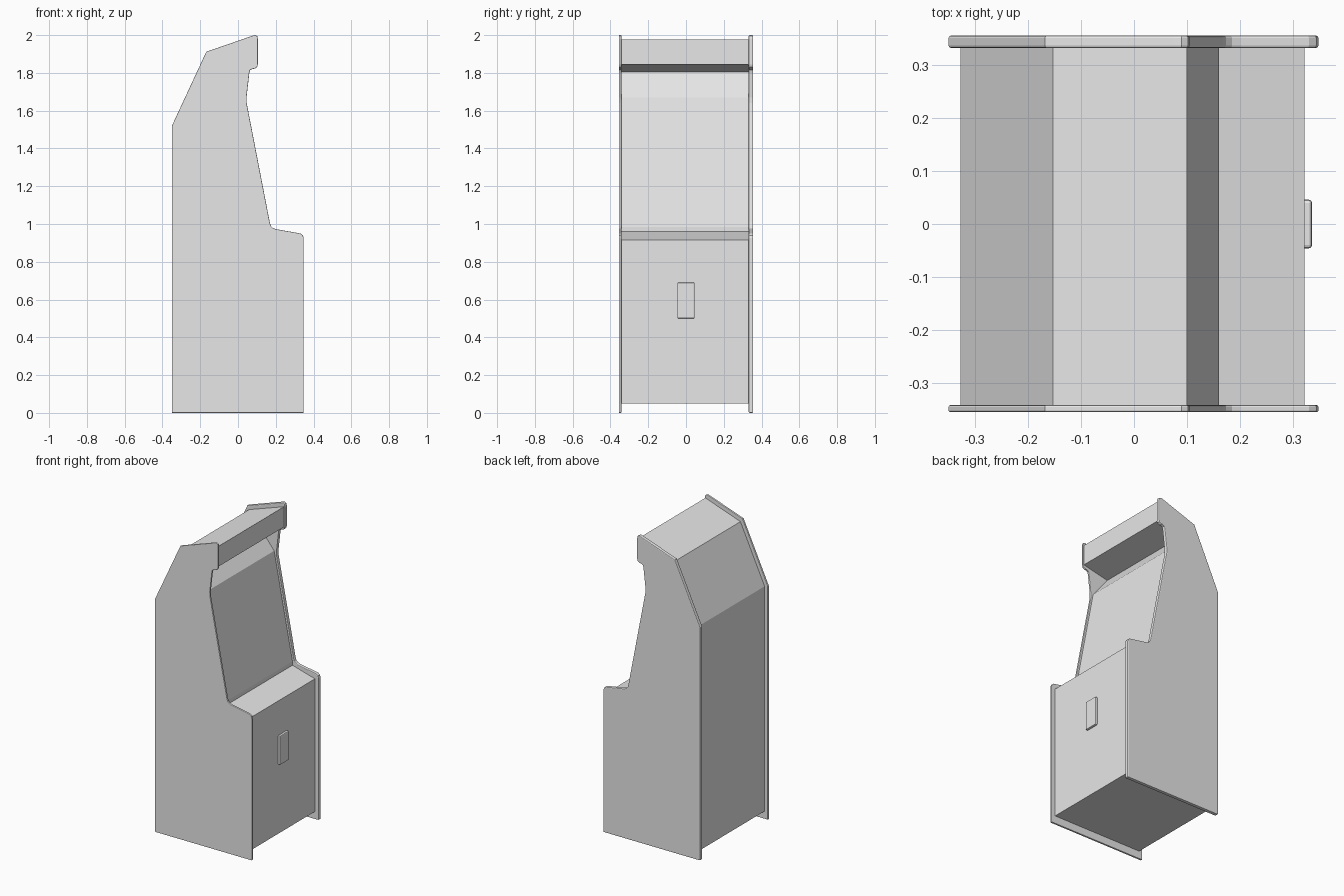
import bpy
import bmesh

cube = bpy.data.objects.get("Cube")
if cube:
    bpy.data.objects.remove(cube, do_unlink=True)

grey = bpy.data.materials.new("light_grey")
grey.use_nodes = True
colour = (0.8, 0.8, 0.8, 1)
grey.diffuse_color = colour
grey.node_tree.nodes["Principled BSDF"].inputs["Base Color"].default_value = colour


def extrude_profile(name, profile, y0, y1, bevel=0):
    """Extrude an (x, z) outline along y into a closed solid."""
    bm = bmesh.new()
    face = bm.faces.new([bm.verts.new((x, y0, z)) for x, z in profile])
    ext = bmesh.ops.extrude_face_region(bm, geom=[face])
    verts = [v for v in ext["geom"] if isinstance(v, bmesh.types.BMVert)]
    bmesh.ops.translate(bm, verts=verts, vec=(0, y1 - y0, 0))
    bmesh.ops.recalc_face_normals(bm, faces=bm.faces)
    mesh = bpy.data.meshes.new(name)
    bm.to_mesh(mesh)
    bm.free()
    mesh.materials.append(grey)
    obj = bpy.data.objects.new(name, mesh)
    bpy.context.collection.objects.link(obj)
    if bevel:
        mod = obj.modifiers.new("edge_trim", "BEVEL")
        mod.width = bevel
        mod.segments = 2
        mod.limit_method = "ANGLE"
        mod.angle_limit = 1.2
    return obj


# Side panels, with rounded corners at the control deck and marquee
side = [
    (-0.35, 0), (0.348, 0), (0.348, 0.925), (0.344, 0.94), (0.33, 0.95),
    (0.20, 0.973), (0.185, 0.979), (0.174, 0.99), (0.168, 1.01),
    (0.046, 1.64), (0.045, 1.67), (0.06, 1.80), (0.064, 1.815), (0.075, 1.82),
    (0.09, 1.823), (0.101, 1.831), (0.105, 1.845),
    (0.105, 1.98), (0.102, 1.994), (0.09, 2.0), (0.075, 1.996),
    (-0.168, 1.912), (-0.35, 1.52),
]
extrude_profile("right_side_panel", side, -0.355, -0.342, 0.003)
extrude_profile("left_side_panel", side, 0.332, 0.356, 0.005)

# Cabinet body: front, control deck, screen, recess, marquee, roof and back
body = [
    (-0.327, 0.05), (0.322, 0.05), (0.322, 0.915), (0.16, 0.96),
    (0.16, 0.985), (0.028, 1.67), (-0.08, 1.805), (0.10, 1.845),
    (0.10, 1.977), (-0.153, 1.89), (-0.327, 1.515),
]
extrude_profile("cabinet_body", body, -0.343, 0.333)

# Coin door with bevelled rim
door = [(0.315, 0.50), (0.336, 0.50), (0.336, 0.69), (0.315, 0.69)]
extrude_profile("coin_door", door, -0.046, 0.046, 0.006)
